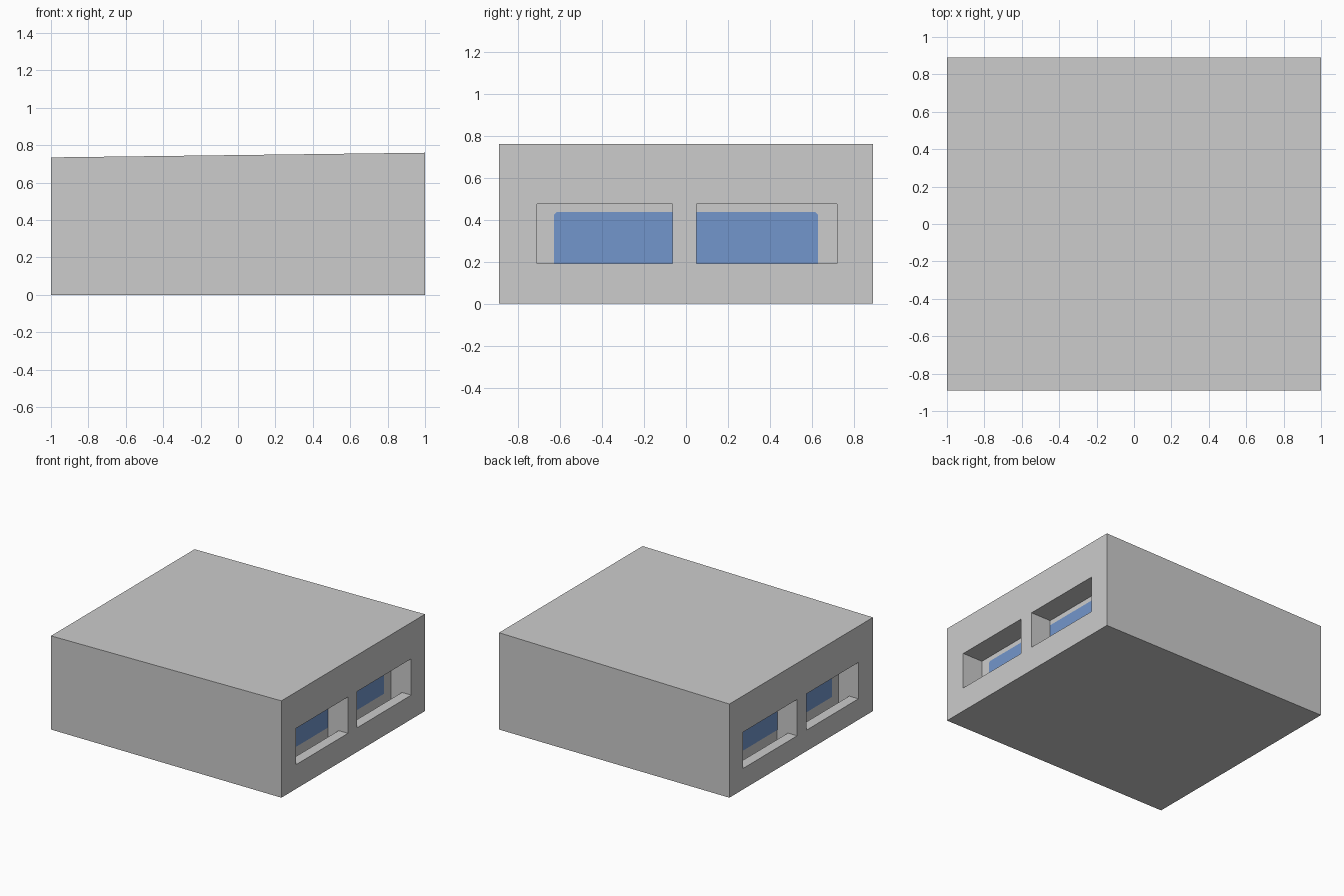
import bpy, bmesh
from mathutils import Vector

if "Cube" in bpy.data.objects:
    bpy.data.objects.remove(bpy.data.objects["Cube"])


def material(name, rgb):
    m = bpy.data.materials.new(name)
    m.diffuse_color = (*rgb, 1)
    m.use_nodes = True
    m.node_tree.nodes["Principled BSDF"].inputs["Base Color"].default_value = m.diffuse_color
    return m


grey = material("wall grey", (0.604, 0.604, 0.604))
blue = material("panel blue", (0.171, 0.305, 0.604))


def prism(name, points, offset, mat):
    """Extrude a closed 3D outline along an offset vector."""
    bm = bmesh.new()
    face = bm.faces.new([bm.verts.new(p) for p in points])
    ext = bmesh.ops.extrude_face_region(bm, geom=[face])
    moved = [v for v in ext["geom"] if isinstance(v, bmesh.types.BMVert)]
    bmesh.ops.translate(bm, verts=moved, vec=Vector(offset))
    bmesh.ops.recalc_face_normals(bm, faces=bm.faces[:])
    mesh = bpy.data.meshes.new(name)
    bm.to_mesh(mesh)
    bm.free()
    mesh.materials.append(mat)
    obj = bpy.data.objects.new(name, mesh)
    bpy.context.collection.objects.link(obj)
    return obj


HALF_Y = 0.89
DEPTH = 0.175          # pocket depth
SILL = 0.08            # thickness of the sill wall
FLOOR = 0.08           # hidden pocket floor
WINDOWS = [(-0.71, -0.065), (0.05, 0.72)]

# Block with a gently sloping roof
body = prism("building_body",
             [(-1, -HALF_Y, 0), (1, -HALF_Y, 0), (1, -HALF_Y, 0.76), (-1, -HALF_Y, 0.735)],
             (0, 2 * HALF_Y, 0), grey)

# Two pockets in each side; the left side sits slightly lower
for side, drop, word in ((1, 0.0, "right"), (-1, 0.025, "left")):
    low, high = 0.19 - drop, 0.475 - drop
    top = 0.435 - drop
    back = 1 - DEPTH
    for i, (y0, y1) in enumerate(WINDOWS):
        # L-shaped opening that drops behind the sill
        profile = [(1.1, low), (1.1, high), (back, high), (back, FLOOR),
                   (1 - SILL, FLOOR), (1 - SILL, low)]
        cutter = prism("cutter", [(side * x, y0, z) for x, z in profile],
                       (0, y1 - y0, 0), grey)
        cutter.hide_render = True
        mod = body.modifiers.new("pocket", "BOOLEAN")
        mod.operation = "DIFFERENCE"
        mod.solver = "EXACT"
        mod.object = cutter
        bpy.context.view_layer.objects.active = body
        bpy.ops.object.modifier_apply(modifier=mod.name)
        bpy.data.objects.remove(cutter)

        # Blue panel on the pocket's back wall, outer top corner clipped
        inner, outer = (y1, -0.63) if i == 0 else (y0, 0.63)
        clip = 0.012 if outer < 0 else -0.012
        outline = [(inner, low), (inner, top), (outer + clip, top),
                   (outer, top - 0.012), (outer, low)]
        prism(f"{word}_blue_panel_{i + 1}",
              [(side * back, y, z) for y, z in outline],
              (side * 0.003, 0, 0), blue)
